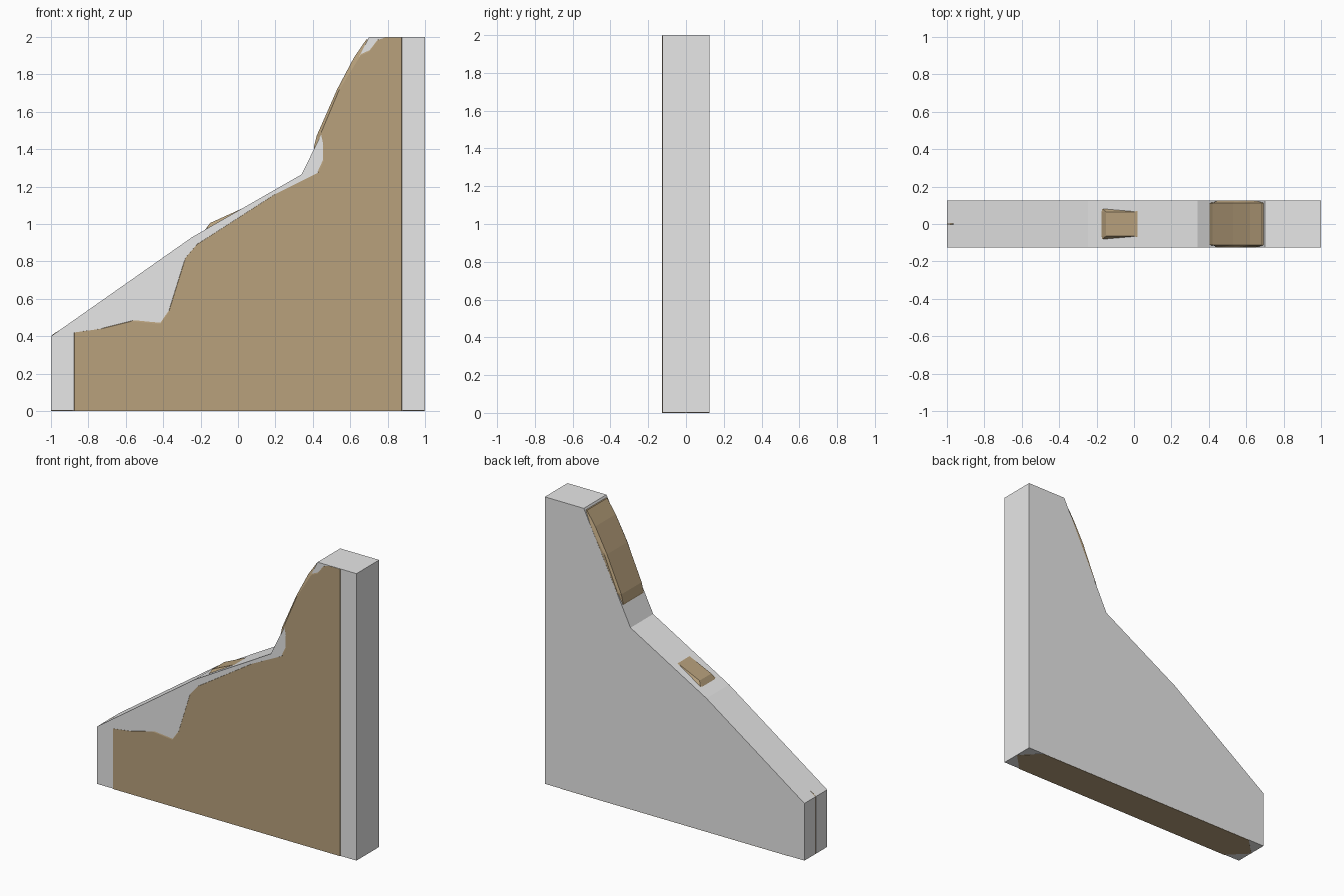
import bpy, bmesh

if "Cube" in bpy.data.objects:
    bpy.data.objects.remove(bpy.data.objects["Cube"])

def material(name, rgb):
    m = bpy.data.materials.new(name)
    m.diffuse_color = (*rgb, 1)
    m.use_nodes = True
    m.node_tree.nodes["Principled BSDF"].inputs["Base Color"].default_value = m.diffuse_color
    return m

grey = material("light grey", (0.8, 0.8, 0.8))
brown = material("sandy brown", (0.48, 0.356, 0.203))

def loft(name, sections, mat):
    """Skin a list of (y, [(x, z), ...]) outlines into a closed flat-shaded solid."""
    bm = bmesh.new()
    rings = [[bm.verts.new((x, y, z)) for x, z in pts] for y, pts in sections]
    n = len(rings[0])
    for a, b in zip(rings, rings[1:]):
        for i in range(n):
            j = (i + 1) % n
            bm.faces.new((a[i], a[j], b[j], b[i]))
    bm.faces.new(rings[0])
    bm.faces.new(rings[-1][::-1])
    bmesh.ops.recalc_face_normals(bm, faces=bm.faces)
    bmesh.ops.triangulate(bm, faces=[f for f in bm.faces if len(f.verts) == 4])
    me = bpy.data.meshes.new(name)
    bm.to_mesh(me)
    bm.free()
    me.materials.append(mat)
    ob = bpy.data.objects.new(name, me)
    bpy.context.collection.objects.link(ob)
    return ob

# Smooth grey slab with a stepped slope (base just above the rock's underside)
slab = [(-1, .002), (-1, .4), (-.245, .93), (.34, 1.265), (.7, 2), (1, 2), (1, .002)]
loft("slab", [(-.125, slab), (.125, slab)], grey)

# Rock outline on the front face, and the fuller outline at its core
face = [(-.875, 0), (-.875, .42), (-.73, .44), (-.57, .48), (-.415, .465), (-.37, .53),
        (-.28, .82), (-.22, .89), (.2, 1.16), (.43, 1.275), (.46, 1.34), (.46, 1.42),
        (.445, 1.49), (.54, 1.715), (.655, 1.9), (.7, 1.92), (.75, 1.985), (.79, 1.998),
        (.875, 1.998), (.875, 0)]
core = [(-1.001, 0), (-1.001, .4), (-.98, .417), (-.6, .64), (-.42, .77), (-.35, .83),
        (-.185, .955), (-.15, 1.005), (.005, 1.075), (.34, 1.22), (.41, 1.37), (.405, 1.41),
        (.42, 1.47), (.53, 1.72), (.62, 1.89), (.685, 1.985), (.72, 1.99), (.79, 1.995),
        (.998, 1.995), (.998, 0)]

def rock_section(y):
    d = max(0, .125 - abs(y))
    pts = []
    for i, (f, c) in enumerate(zip(face, core)):
        # ends taper to a wedge, the middle bulges, the upper ledge stays wide
        reach = .125 if i < 4 or i > 17 else .06 if i < 10 else .012
        t = min(1, d / reach)
        pts.append((f[0] + (c[0] - f[0]) * t, f[1] + (c[1] - f[1]) * t))
    return y, pts

# Brown rock set in the slab, flush with the front and breaking through the slope
loft("rock", [rock_section(y) for y in (-.1265, -.112, -.065, 0, .065, .112, .1245)], brown)
